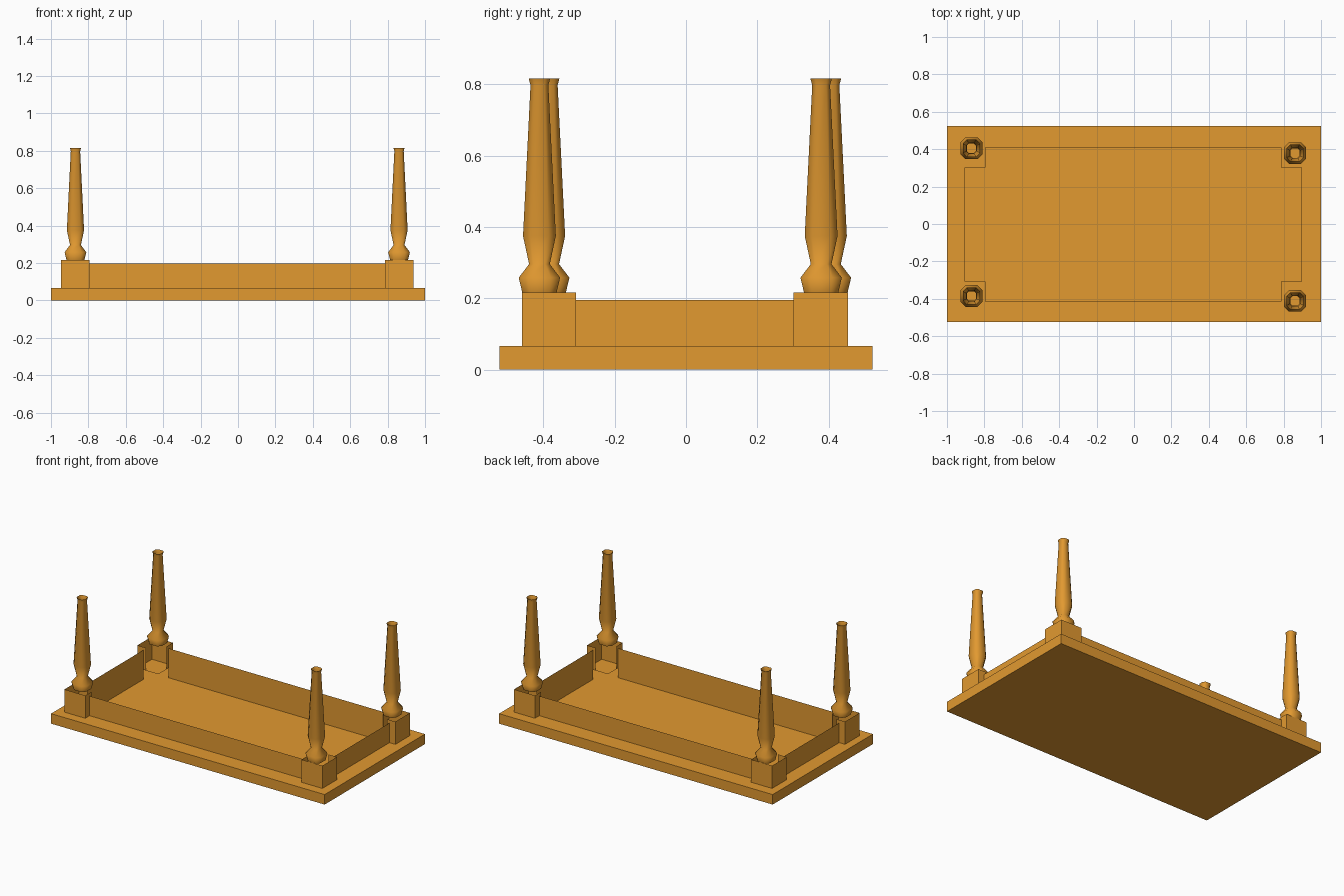
import bpy, bmesh, math

if "Cube" in bpy.data.objects:
    bpy.data.objects.remove(bpy.data.objects["Cube"])

wood = bpy.data.materials.new("warm wood")
wood.diffuse_color = (0.76, 0.32, 0.03, 1)
wood.use_nodes = True
wood.node_tree.nodes["Principled BSDF"].inputs["Base Color"].default_value = wood.diffuse_color

OX, OY = -0.004, -0.003      # the underframe sits slightly off centre
TOP = 0.066                  # thickness of the table top
CORNERS = [(-1, -1), (1, -1), (1, 1), (-1, 1)]
AX, AY = 0.90, 0.412         # apron planes
BX, BY = 0.943, 0.457        # outer faces of the corner blocks
IX, IY = 0.79, 0.305         # inner ends of the corner blocks


def finish(bm, name, smooth=False):
    mesh = bpy.data.meshes.new(name)
    for f in bm.faces:
        f.smooth = smooth
    bm.to_mesh(mesh)
    bm.free()
    mesh.materials.append(wood)
    obj = bpy.data.objects.new(name, mesh)
    bpy.context.collection.objects.link(obj)
    return obj


def wall(name, points, z0, z1, flip=False):
    """Single-sided upright ribbon along a list of plan points."""
    bm = bmesh.new()
    low = [bm.verts.new((x + OX, y + OY, z0)) for x, y in points]
    high = [bm.verts.new((x + OX, y + OY, z1)) for x, y in points]
    for i in range(len(points) - 1):
        quad = [low[i], low[i + 1], high[i + 1], high[i]]
        bm.faces.new(quad[::-1] if flip else quad)
    return finish(bm, name)


# Table top, lying face down: hollow shell whose upper side is only
# a ledge outside the apron, with square pads under the corner blocks
xs = [-1, -AX + OX, -IX + OX, IX + OX, AX + OX, 1]
ys = [-0.5235, -AY + OY, -IY + OY, IY + OY, AY + OY, 0.5235]
bm = bmesh.new()
bmesh.ops.create_cube(bm, size=1)
for v in bm.verts:
    v.co = (v.co.x * 2, v.co.y * 1.047, (v.co.z + 0.5) * TOP)
bm.faces.ensure_lookup_table()
bmesh.ops.delete(bm, geom=[f for f in bm.faces if f.normal.z > 0.5], context='FACES_ONLY')
grid = [[bm.verts.new((x, y, TOP)) for y in ys] for x in xs]
for i in range(5):
    for j in range(5):
        if not ((i == 2 and 0 < j < 4) or (j == 2 and 0 < i < 4)):
            bm.faces.new((grid[i][j], grid[i + 1][j], grid[i + 1][j + 1], grid[i][j + 1]))
bmesh.ops.remove_doubles(bm, verts=bm.verts, dist=0.0001)
finish(bm, "table_top")

# Thin apron boards between the corner blocks, reaching into the top
for s, side in ((-1, "front"), (1, "back")):
    wall(side + "_apron", [(-IX, s * AY), (IX, s * AY)], 0.002, 0.196, s > 0)
for s, side in ((-1, "left"), (1, "right")):
    wall(side + "_apron", [(s * AX, -IY), (s * AX, IY)], 0.002, 0.196, s < 0)

# Corner blocks: open shells stepping in towards the apron
for sx, sy in CORNERS:
    path = [(IX, AY - 0.02), (IX, BY), (BX, BY), (BX, IY), (AX - 0.02, IY)]
    wall("corner_block", [(sx * x, sy * y) for x, y in path], TOP, 0.216, sx * sy > 0)

# Turned eight-sided legs, hollow and open at both ends: (half width, height)
PROFILE = [(0.048, 0.216), (0.058, 0.258), (0.029, 0.296),
           (0.046, 0.375), (0.025, 0.798), (0.030, 0.816)]
FLAT = 0.55                  # half length of the flat sides
OCTAGON = [(1, -FLAT), (1, FLAT), (FLAT, 1), (-FLAT, 1),
           (-1, FLAT), (-1, -FLAT), (-FLAT, -1), (FLAT, -1)]
for sx, sy in CORNERS:
    cx = sx * 0.865 - 0.004
    cy = sy * (0.382 if sx * sy > 0 else 0.408) - 0.003
    bm = bmesh.new()
    rings = [[bm.verts.new((cx + w * u, cy + w * v, z)) for u, v in OCTAGON]
             for w, z in PROFILE]
    for a, b in zip(rings, rings[1:]):
        for k in range(8):
            n = (k + 1) % 8
            bm.faces.new((a[k], a[n], b[n], b[k]))
    finish(bm, "turned_leg", smooth=True)
